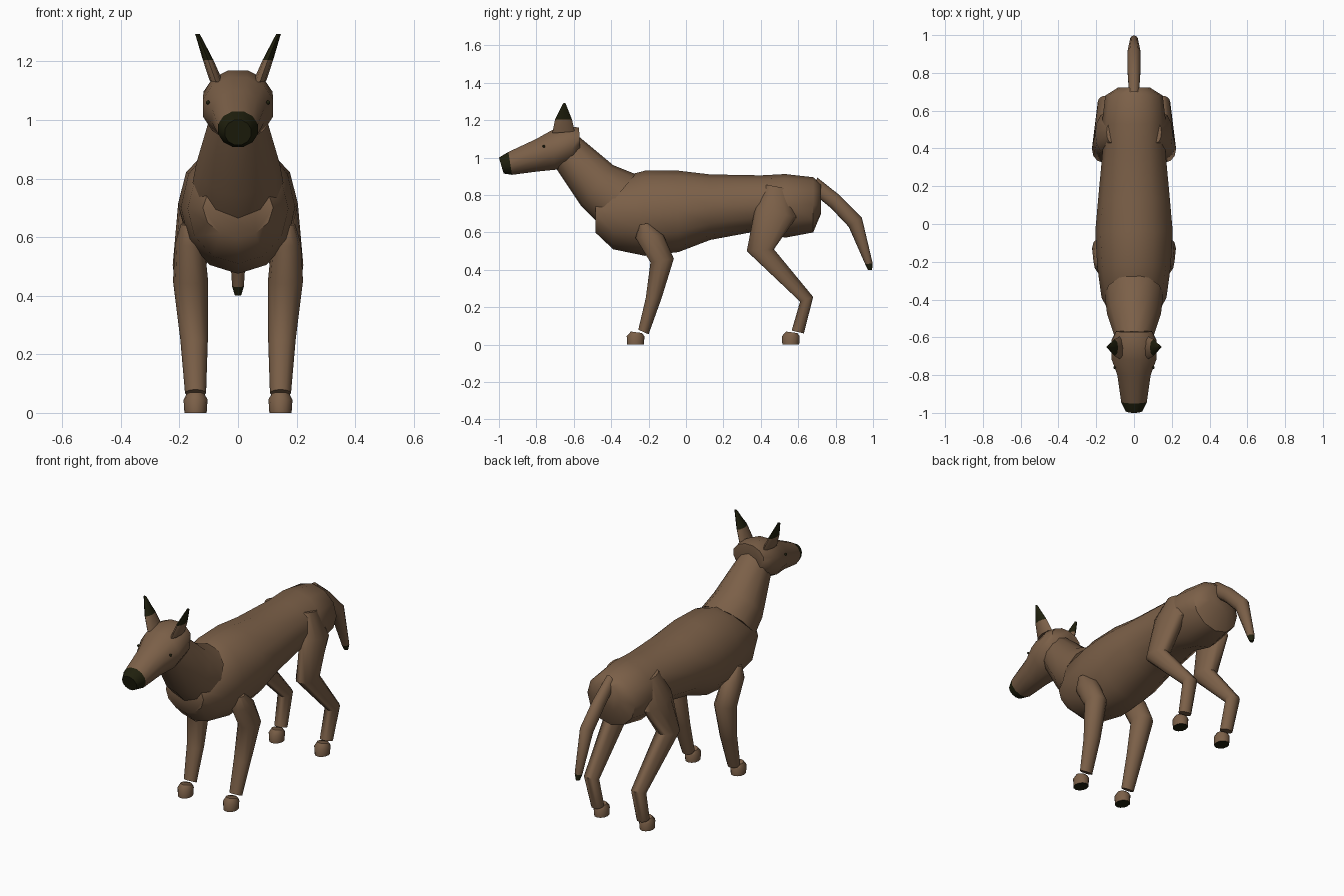
import bpy, bmesh
from math import sin, cos, pi, radians
from mathutils import Vector

default_cube = bpy.data.objects.get("Cube")
if default_cube:
    bpy.data.objects.remove(default_cube, do_unlink=True)


def make_material(name, colour):
    mat = bpy.data.materials.new(name)
    mat.use_nodes = True
    mat.diffuse_color = (*colour, 1)
    shader = mat.node_tree.nodes["Principled BSDF"]
    shader.inputs["Base Color"].default_value = (*colour, 1)
    shader.inputs["Roughness"].default_value = 0.8
    return mat


BROWN = make_material("brown_fur", (0.2, 0.117, 0.065))
DARK = make_material("dark_markings", (0.014, 0.014, 0.004))


def finish(name, bm, materials, angle=50):
    """Turn a bmesh into a smooth-shaded object."""
    bmesh.ops.recalc_face_normals(bm, faces=bm.faces[:])
    mesh = bpy.data.meshes.new(name)
    bm.to_mesh(mesh)
    bm.free()
    for mat in materials:
        mesh.materials.append(mat)
    obj = bpy.data.objects.new(name, mesh)
    bpy.context.collection.objects.link(obj)
    bpy.ops.object.select_all(action="DESELECT")
    obj.select_set(True)
    bpy.context.view_layer.objects.active = obj
    bpy.ops.object.shade_smooth_by_angle(angle=radians(angle))
    return obj


def loft(name, rings, sides=12, dark_from=None, side=1, flat_top=False, shift=0):
    """Skin elliptical rings, each (first y, z, second y, z, half width, centre x).
    Bands from index dark_from onward, and the last cap, take the dark colour."""
    bm = bmesh.new()
    turn = 0.5 if flat_top else 0
    grow = 1 / cos(pi / sides) if flat_top else 1
    loops = []
    for y1, z1, y2, z2, width, *centre in rings:
        x = centre[0] if centre else 0
        first, second = Vector((0, y1 + shift, z1)), Vector((0, y2 + shift, z2))
        middle = (first + second) / 2 + Vector((x * side, 0, 0))
        half = (first - second) / 2 * grow
        across = Vector((width * grow, 0, 0))
        loop = []
        for i in range(sides):
            a = 2 * pi * (i + turn) / sides
            loop.append(bm.verts.new(middle + half * cos(a) + across * sin(a)))
        loops.append(loop)
    bm.faces.new(loops[0])
    for band, (a, b) in enumerate(zip(loops, loops[1:])):
        for i in range(sides):
            j = (i + 1) % sides
            face = bm.faces.new((a[i], a[j], b[j], b[i]))
            face.material_index = int(dark_from is not None and band >= dark_from)
    end_cap = bm.faces.new(loops[-1])
    end_cap.material_index = int(dark_from is not None)
    return finish(name, bm, [BROWN, DARK])


# Trunk: stations along y with top height, belly height and half width
stations = [
    (-.485, .80, .60, .12),
    (-.39, .885, .51, .172),
    (-.22, .93, .475, .195),
    (-.04, .93, .495, .205),
    (.13, .91, .56, .19),
    (.40, .905, .61, .165),
    (.53, .912, .572, .17),
    (.68, .895, .60, .152),
    (.722, .86, .70, .085),
]
loft("trunk", [(y, top, y, belly, w) for y, top, belly, w in stations])

# Neck
loft("neck", [
    (-.57, 1.11, -.70, .95, .09),
    (-.39, .96, -.56, .74, .143),
    (-.27, .912, -.48, .66, .155),
])

# Head with dark nose at the front end
loft("head", [
    (-.572, 1.16, -.565, 1.03, .095),
    (-.63, 1.17, -.60, .97, .118),
    (-.72, 1.145, -.70, .935, .12),
    (-.80, 1.10, -.80, .925, .088),
    (-.95, 1.03, -.93, .908, .068),
    (-1.0, 1.0, -.975, .915, .045),
], dark_from=4, flat_top=True)

# Tail with dark tip
loft("tail", [
    (.70, .895, .69, .80, .028),
    (.82, .80, .775, .73, .035),
    (.94, .68, .87, .63, .036),
    (.998, .435, .958, .43, .021),
    (.995, .40, .972, .40, .011),
], dark_from=3, sides=10)

front_leg = [
    (-.25, .64, -.20, .65, .03, .165),
    (-.27, .57, -.12, .585, .05, .165),
    (-.19, .44, -.065, .46, .06, .162),
    (-.215, .25, -.13, .25, .047, .15),
    (-.255, .08, -.20, .055, .036, .145),
]
hind_leg = [
    (.43, .855, .54, .835, .025, .12),
    (.37, .735, .59, .68, .055, .15),
    (.325, .50, .47, .51, .058, .165),
    (.61, .23, .68, .255, .042, .15),
    (.565, .075, .63, .06, .035, .145),
]
foot = [
    (-.295, .07, -.235, .062, .03, .145),
    (-.317, .045, -.222, .045, .041, .145),
    (-.315, 0, -.225, 0, .038, .145),
]
ear = [
    (-.715, 1.13, -.595, 1.14, .022, .075),
    (-.70, 1.205, -.61, 1.205, .018, .102),
    (-.655, 1.293, -.645, 1.293, .008, .138),
]

# Paired parts on both sides
for label, side in (("left", 1), ("right", -1)):
    loft(label + "_front_leg", front_leg, side=side)
    loft(label + "_hind_leg", hind_leg, side=side)
    # Feet with dark soles: only the closing cap is dark
    loft(label + "_front_foot", foot, side=side, dark_from=len(foot))
    loft(label + "_hind_foot", foot, side=side, dark_from=len(foot), shift=.83)
    # Ears with dark tips
    loft(label + "_ear", ear, side=side, sides=8, dark_from=1)
    # Small bead eye
    eye = bmesh.new()
    bmesh.ops.create_uvsphere(eye, u_segments=8, v_segments=6, radius=.007)
    bmesh.ops.translate(eye, verts=eye.verts[:], vec=(side * .103, -.76, 1.06))
    finish(label + "_eye", eye, [DARK])
